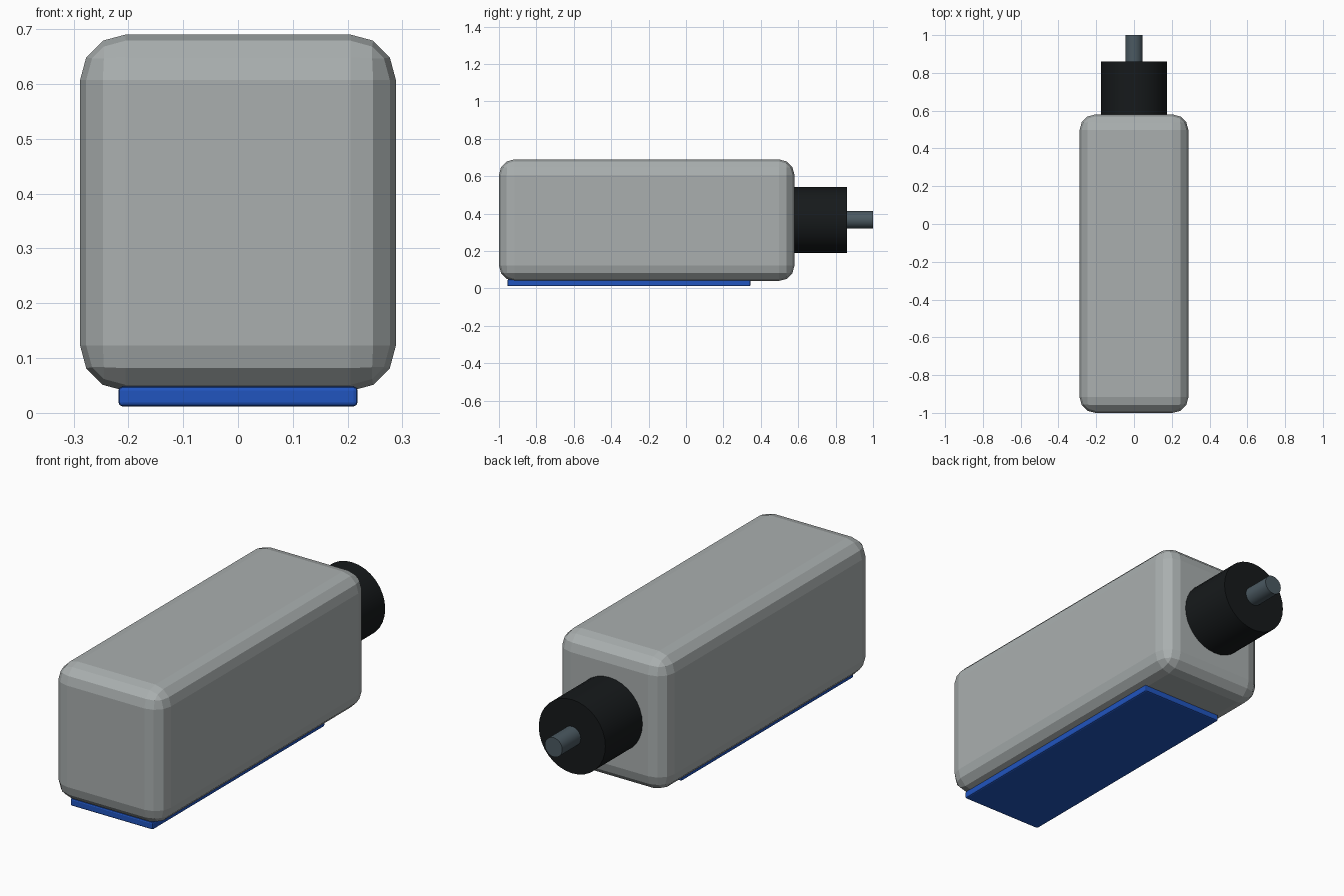
import bpy, math

if "Cube" in bpy.data.objects:
    bpy.data.objects.remove(bpy.data.objects["Cube"])


def paint(obj, name, rgb):
    mat = bpy.data.materials.get(name) or bpy.data.materials.new(name)
    mat.diffuse_color = (*rgb, 1)
    mat.use_nodes = True
    mat.node_tree.nodes["Principled BSDF"].inputs["Base Color"].default_value = mat.diffuse_color
    obj.data.materials.append(mat)


def box(name, lo, hi, bevel, segments, rgb):
    bpy.ops.mesh.primitive_cube_add(size=1, location=[(a + b) / 2 for a, b in zip(lo, hi)])
    obj = bpy.context.object
    obj.name = name
    obj.scale = [b - a for a, b in zip(lo, hi)]
    bpy.ops.object.transform_apply(location=False, rotation=False, scale=True)
    mod = obj.modifiers.new("rounded_edges", 'BEVEL')
    mod.width = bevel
    mod.segments = segments
    paint(obj, name + "_colour", rgb)
    return obj


def rod(name, radius, y0, y1, z, rgb):
    bpy.ops.mesh.primitive_cylinder_add(vertices=32, radius=radius, depth=y1 - y0,
                                        location=(0, (y0 + y1) / 2, z),
                                        rotation=(math.pi / 2, 0, 0))
    obj = bpy.context.object
    obj.name = name
    bpy.ops.object.shade_smooth_by_angle(angle=math.radians(30))
    paint(obj, name + "_colour", rgb)
    return obj


# Main casing with faceted rounded edges
box("casing", (-0.288, -1.0, 0.04), (0.288, 0.58, 0.69), 0.083, 3, (0.40, 0.43, 0.43))

# Blue plate under the casing
box("base_plate", (-0.218, -0.955, 0.012), (0.218, 0.345, 0.048), 0.007, 2, (0.015, 0.09, 0.52))

# Black collar and thin metal pin at the back
rod("collar", 0.176, 0.57, 0.86, 0.365, (0.008, 0.010, 0.011))
rod("pin", 0.046, 0.85, 1.0, 0.367, (0.07, 0.10, 0.12))
